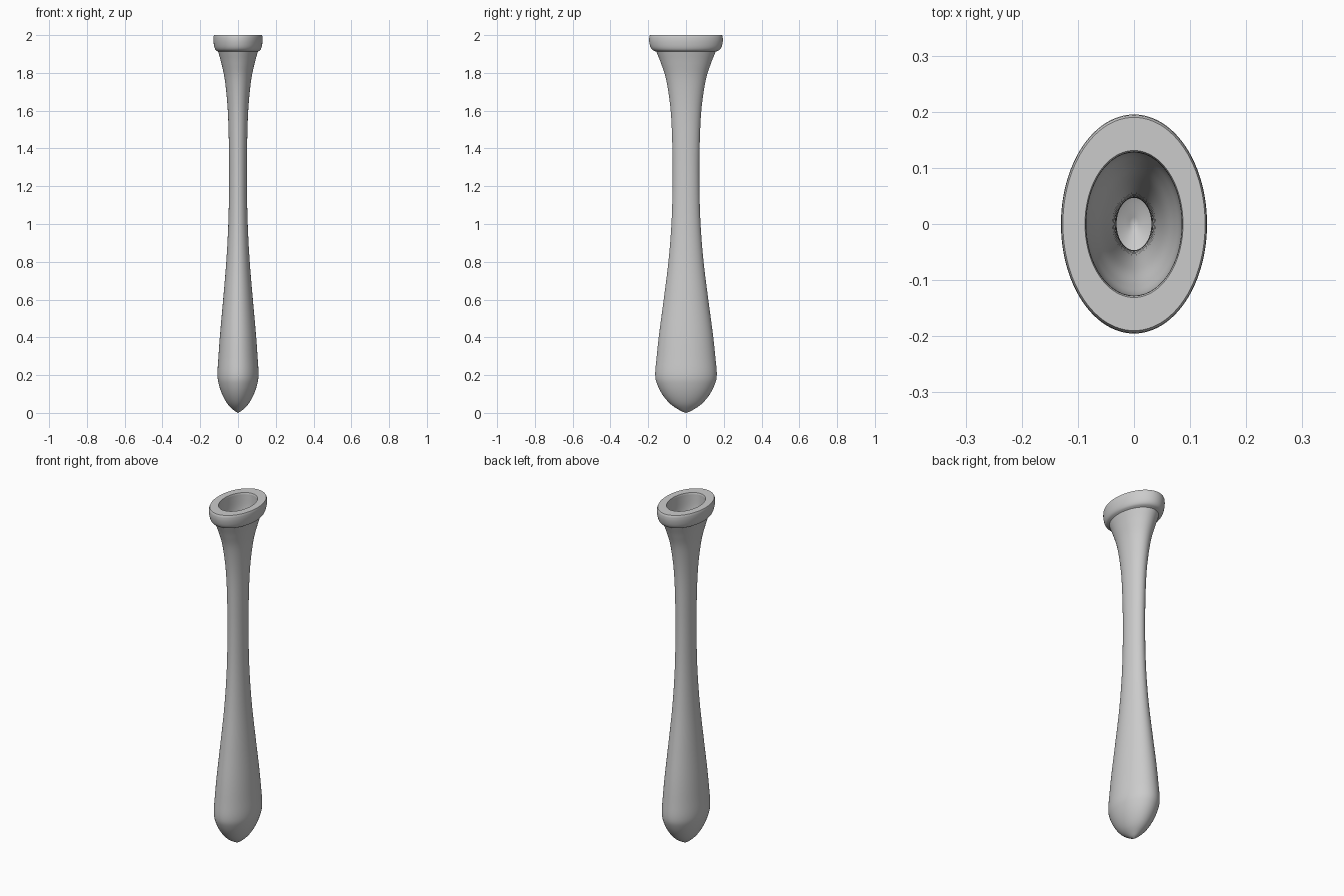
import bpy, bmesh, math
from mathutils import Vector, Matrix

if "Cube" in bpy.data.objects:
    bpy.data.objects.remove(bpy.data.objects["Cube"])

RATIO = 0.667      # x radius / y radius of the oval cross-section
SEGMENTS = 96


def smooth(points, steps=5):
    """Catmull-Rom curve through (radius, z) points."""
    p = [Vector(q) for q in points]
    p = [2 * p[0] - p[1]] + p + [2 * p[-1] - p[-2]]
    out = []
    for a, b, c, d in zip(p, p[1:], p[2:], p[3:]):
        for i in range(steps):
            t = i / steps
            out.append(0.5 * (2 * b + (c - a) * t + (2 * a - 5 * b + 4 * c - d) * t**2
                              + (3 * b - a - 3 * c + d) * t**3))
    return out + [p[-2]]


def lathe(name, profile):
    bm = bmesh.new()
    verts = [bm.verts.new((0, r, z)) for r, z in profile]
    edges = [bm.edges.new(e) for e in zip(verts, verts[1:])]
    bmesh.ops.spin(bm, geom=verts + edges, axis=(0, 0, 1), cent=(0, 0, 0),
                   angle=math.tau, steps=SEGMENTS, use_duplicate=False)
    bmesh.ops.remove_doubles(bm, verts=bm.verts, dist=1e-5)
    bm.transform(Matrix.Diagonal((RATIO, 1, 1, 1)))
    bmesh.ops.recalc_face_normals(bm, faces=bm.faces)
    mesh = bpy.data.meshes.new(name)
    bm.to_mesh(mesh)
    bm.free()
    ob = bpy.data.objects.new(name, mesh)
    bpy.context.collection.objects.link(ob)
    bpy.context.view_layer.objects.active = ob
    ob.select_set(True)
    bpy.ops.object.shade_smooth_by_angle(angle=math.radians(35))
    return ob


# Outer wall: pointed foot, bulb, slim neck, flared mouth
outer = smooth([(0, 0), (0.03, 0.012), (0.08, 0.045), (0.12, 0.09), (0.15, 0.145),
                (0.163, 0.2), (0.155, 0.3), (0.142, 0.42), (0.118, 0.6), (0.093, 0.8),
                (0.077, 1.0), (0.071, 1.2), (0.072, 1.4), (0.081, 1.6),
                (0.104, 1.76), (0.132, 1.85), (0.157, 1.912)])
# Rolled lip with flat top
lip = smooth([(0.162, 1.914), (0.178, 1.922), (0.189, 1.94), (0.195, 1.97), (0.194, 1.993)], 3)
lip += [Vector((0.19, 2.0)), Vector((0.131, 2.0)), Vector((0.128, 1.992))]
# Inner wall of the hollow, down to the floor of the bulb
inner = smooth([(0.128, 1.99), (0.124, 1.91), (0.108, 1.85), (0.08, 1.76), (0.057, 1.6),
                (0.048, 1.4), (0.047, 1.2), (0.053, 1.0), (0.069, 0.8), (0.094, 0.6),
                (0.118, 0.42), (0.132, 0.3), (0.138, 0.2), (0.125, 0.145),
                (0.1, 0.1), (0.06, 0.058), (0, 0.03)])
lathe("vase_body", outer + lip + inner)
